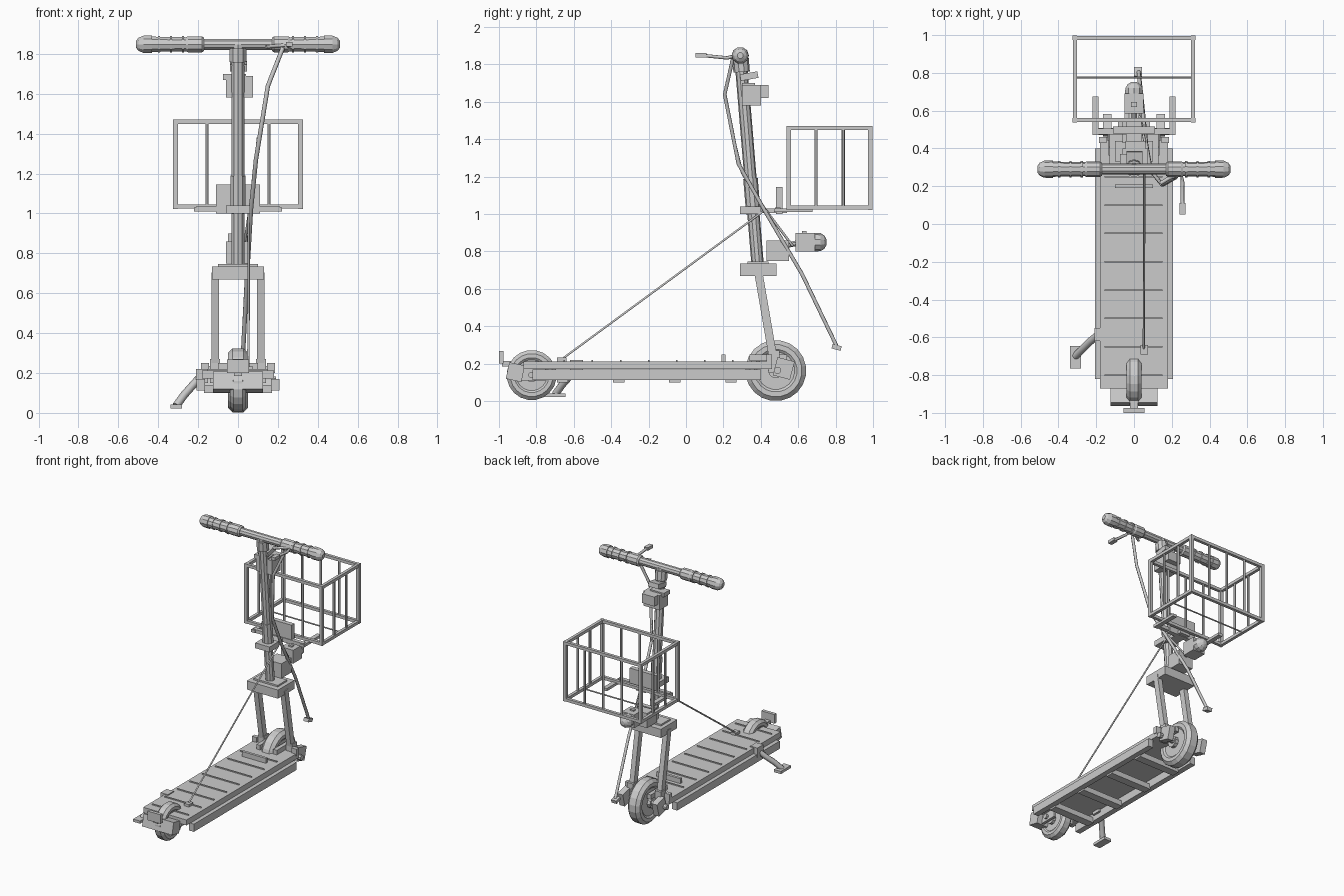
import bpy, bmesh, math
from mathutils import Vector, Matrix

if "Cube" in bpy.data.objects:
    bpy.data.objects.remove(bpy.data.objects["Cube"])


def finish(name, bm):
    bmesh.ops.recalc_face_normals(bm, faces=bm.faces)
    me = bpy.data.meshes.new(name)
    bm.to_mesh(me)
    bm.free()
    ob = bpy.data.objects.new(name, me)
    bpy.context.collection.objects.link(ob)
    return ob


def box(name, x, y, z, tilt=0, spin=0):
    """Box from (min, max) ranges, tilted about X and spun about Z."""
    bm = bmesh.new()
    bmesh.ops.create_cube(bm, size=1)
    for v in bm.verts:
        v.co = Vector((v.co.x * (x[1] - x[0]), v.co.y * (y[1] - y[0]), v.co.z * (z[1] - z[0])))
    ob = finish(name, bm)
    ob.location = (sum(x) / 2, sum(y) / 2, sum(z) / 2)
    ob.rotation_euler = (math.radians(tilt), 0, math.radians(spin))
    return ob


def pair(name, x, y, z, tilt=0):
    box(name + "_right", x, y, z, tilt)
    box(name + "_left", (-x[1], -x[0]), y, z, tilt)


def lathe(name, origin, axis, profile, n=10):
    """Revolve (distance along axis, radius) pairs."""
    bm = bmesh.new()
    q = Vector((0, 0, 1)).rotation_difference(Vector(axis))
    rings = []
    for d, r in profile:
        rings.append([bm.verts.new(Vector(origin) + q @ Vector((
            r * math.cos(2 * math.pi * (i + .5) / n), r * math.sin(2 * math.pi * (i + .5) / n), d)))
            for i in range(n)])
    for a, b in zip(rings, rings[1:]):
        for i in range(n):
            bm.faces.new((a[i], a[(i + 1) % n], b[(i + 1) % n], b[i]))
    bm.faces.new(rings[0])
    bm.faces.new(rings[-1])
    return finish(name, bm)


def rod(name, a, b, r, n=10):
    d = Vector(b) - Vector(a)
    return lathe(name, a, d.normalized(), [(0, r), (d.length, r)], n)


def cable(name, pts, r):
    cu = bpy.data.curves.new(name, 'CURVE')
    cu.dimensions = '3D'
    cu.bevel_depth = r
    cu.bevel_resolution = 1
    cu.use_fill_caps = True
    sp = cu.splines.new('POLY')
    sp.points.add(len(pts) - 1)
    for p, co in zip(sp.points, pts):
        p.co = (*co, 1)
    ob = bpy.data.objects.new(name, cu)
    bpy.context.collection.objects.link(ob)


def bar(name, a, b, w):
    """Axis-aligned square bar."""
    box(name, *[(min(p, q) - w / 2, max(p, q) + w / 2) for p, q in zip(a, b)])


# Deck: plate, side rails, ribs below, grip strips above
box("deck_plate", (-.18, .18), (-.87, .46), (.172, .213))
pair("side_rail", (.165, .207), (-.82, .40), (.112, .17))
for i, y in enumerate((-.66, -.36, -.06, .24)):
    box(f"deck_rib_{i}", (-.17, .17), (y - .03, y + .03), (.1, .14))
for i in range(8):
    y = -.8 + .15 * i
    box(f"grip_strip_{i}", (-.155, .15), (y - .004, y + .004), (.21, .221))
box("deck_ledge", (-.1, .1), (.19, .21), (.21, .25))
pair("fork_guard", (.055, .085), (.34, .54), (.215, .25))

# Wheels
def wheel(name, y, r, w):
    prof = [(-w * .8, r * .4), (-w * .8, r * .62), (-w, r * .7), (-w, r * .86), (-w * .55, r),
            (w * .55, r), (w, r * .86), (w, r * .7), (w * .8, r * .62), (w * .8, r * .4)]
    lathe(name, (0, y, r + (.005 if y < 0 else 0)), (1, 0, 0), prof, 20)
    rod(name + "_hub", (-w * 1.3, y, r), (w * 1.3, y, r), r * .25, 10)


wheel("front_wheel", .48, .163, .05)
wheel("rear_wheel", -.825, .134, .04)

# Rear bracket, axle and reflector
box("rear_bracket", (-.125, .125), (-.955, -.87), (.11, .2), -12)
pair("rear_dropout", (.065, .085), (-.9, -.75), (.11, .18))
rod("rear_axle", (-.1, -.825, .14), (.1, -.825, .14), .018, 8)
box("rear_reflector", (-.055, .055), (-1, -.975), (.2, .268))
box("reflector_arm", (-.02, .02), (-.985, -.9), (.185, .215))

# Fork: axle, dropouts, legs and crown
rod("front_axle", (-.19, .49, .165), (.19, .49, .165), .02, 8)
pair("front_dropout", (.12, .165), (.475, .57), (.125, .225), -15)
pair("fork_foot", (.09, .14), (.44, .5), (.15, .27))
box("fork_crown", (-.13, .13), (.29, .485), (.67, .735))
box("crown_cap", (-.1, .1), (.33, .44), (.73, .747))
for s in (-1, 1):
    a, b = Vector((s * .115, .478, .16)), Vector((s * .115, .385, .7))
    L = (b - a).length / 2
    c = (a + b) / 2
    box(f"fork_leg_{s}", (c.x - .019, c.x + .019), (c.y - .022, c.y + .022), (c.z - L, c.z + L),
        math.degrees(math.atan2(a.y - b.y, b.z - a.z)))
    box(f"hub_reflector_{s}", (s * .165 - .02, s * .165 + .02), (.43, .46), (.2, .25))

# Steering column
def stem_y(z):
    return .29 + (1.85 - z) * .083


def column(name, z0, z1, r):
    rod(name, (0, stem_y(z0), z0), (0, stem_y(z1), z1), r)


column("steering_column", .7, 1.85, .033)
column("column_sleeve", 1.0, 1.19, .039)
column("bar_clamp", 1.76, 1.83, .044)

# Handlebar with ribbed, round-ended grips
rod("handlebar", (-.4, .29, 1.848), (.4, .29, 1.848), .029)
for s in (-1, 1):
    lathe(f"grip_{s}", (0, .29, 1.848), (s, 0, 0),
          [(.17, .034), (.18, .042), (.25, .042), (.26, .037), (.48, .041), (.498, .034), (.51, .018)])
    for k in range(4):
        x = .27 + .06 * k
        lathe(f"grip_ring_{s}_{k}", (0, .29, 1.848), (s, 0, 0), [(x, .044), (x + .012, .044)])
    lathe(f"grip_end_{s}", (0, .29, 1.848), (s, 0, 0), [(.43, .046), (.475, .045), (.5, .034), (.512, .016)])

# Brake lever
cable("lever_arm", [(.14, .215, 1.835), (.19, .245, 1.84), (.25, .26, 1.845), (.257, .22, 1.835), (.257, .09, 1.848)], .01)
box("lever_paddle", (.24, .272), (.05, .11), (1.837, 1.86))

# Column accessories
box("display_box", (-.06, .075), (.3, .4), (1.58, 1.69))
box("display_face", (-.045, .06), (.4, .44), (1.62, 1.69))
box("display_mount", (-.075, .04), (.3, .37), (1.67, 1.7))
box("bell", (-.04, .045), (.29, .385), (1.72, 1.755), 10)
box("battery_box", (-.06, .06), (.43, .55), (.75, .86))
rod("lamp_arm", (0, .52, .83), (0, .62, .85), .016, 8)
box("lamp_body", (-.05, .05), (.585, .69), (.8, .9))
lathe("lamp_dome", (0, .69, .85), (0, 1, 0), [(0, .05), (.03, .048), (.05, .035), (.062, .014)])
box("lamp_switch", (-.015, .015), (.62, .645), (.9, .91))

# Basket bracket
box("bracket_clamp", (-.06, .06), (.29, .4), (1.0, 1.04))
box("bracket_beam", (-.04, .04), (.38, .54), (1.005, 1.03))
box("bracket_cross", (-.21, .21), (.475, .505), (1.01, 1.035))
box("bracket_plate", (-.11, .11), (.48, .515), (1.0, 1.145))
pair("basket_support", (.187, .22), (.47, .675), (1.01, 1.03))

# Basket: two rims, corner posts, thin bars
X, Y0, Y1, Z0, Z1 = .313, .55, .985, 1.035, 1.46
for n, z in (("lower", Z0), ("upper", Z1)):
    for y in (Y0, Y1):
        bar(f"basket_{n}_rim", (-X, y, z), (X, y, z), .022)
    for x in (-X, X):
        bar(f"basket_{n}_side", (x, Y0, z), (x, Y1, z), .022)
for y in (Y0, Y1):
    for x in (-X, X):
        bar("basket_post", (x, y, Z0), (x, y, Z1), .024)
    for x in (-.155, 0, .155):
        rod("basket_bar", (x, y, Z0), (x, y, Z1), .009, 6)
for x in (-X, X):
    for y in (.695, .84):
        rod("basket_side_bar", (x, y, Z0), (x, y, Z1), .009, 6)
rod("basket_floor_wire", (-X, .775, Z0), (X, .775, Z0), .005, 6)

# Cables
cable("front_cable", [(.225, .25, 1.83), (.15, .207, 1.64), (.09, .28, 1.27), (.065, .42, 1.02),
                      (.045, .62, .68), (.025, .805, .295)], .011)
cable("lamp_cable", [(.1, .26, 1.38), (.085, .3, 1.22), (.06, .42, 1.03), (.03, .57, .83)], .007)
cable("rear_cable", [(.055, .42, 1.02), (.052, -.67, .22)], .006)
box("front_cable_end", (0, .042), (.78, .83), (.275, .3), -15)
box("rear_cable_end", (.035, .075), (-.69, -.64), (.21, .232))

# Kickstand
box("kickstand_pivot", (-.21, -.15), (-.62, -.55), (.15, .22))
cable("kickstand_leg", [(-.18, -.58, .19), (-.23, -.62, .135), (-.27, -.66, .09), (-.31, -.7, .035)], .02)
box("kickstand_foot", (-.338, -.28), (-.765, -.645), (.022, .042))
